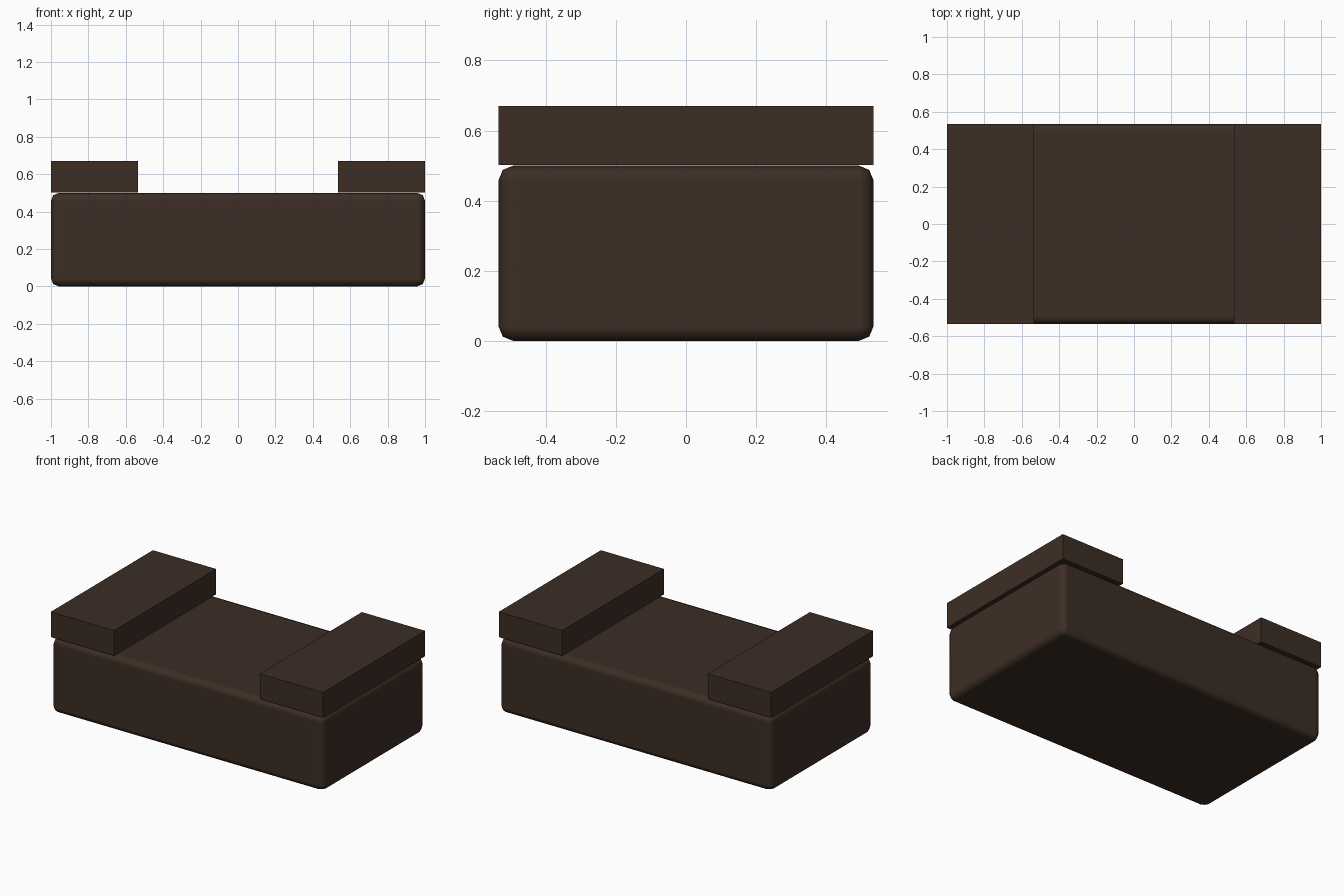
import bpy
from math import radians

cube = bpy.data.objects.get("Cube")
if cube:
    bpy.data.objects.remove(cube, do_unlink=True)

# One dark brown colour for everything
COLOUR = (0.046, 0.027, 0.018, 1)
brown = bpy.data.materials.new("dark brown")
brown.use_nodes = True
brown.diffuse_color = COLOUR
bsdf = brown.node_tree.nodes["Principled BSDF"]
bsdf.inputs["Base Color"].default_value = COLOUR
bsdf.inputs["Roughness"].default_value = 0.8

DEPTH = 1.07


def box(name, width, bottom, top, x=0):
    bpy.ops.mesh.primitive_cube_add(size=1, location=(x, 0, (bottom + top) / 2))
    obj = bpy.context.object
    obj.name = name
    obj.scale = (width, DEPTH, top - bottom)
    bpy.ops.object.transform_apply(location=False, rotation=False, scale=True)
    obj.data.materials.append(brown)
    return obj


# Base block with softly rounded edges
base = box("base_block", 2, 0, 0.5)
bpy.ops.object.shade_smooth()
bevel = base.modifiers.new("rounded edges", 'BEVEL')
bevel.width = 0.042
bevel.segments = 2
bevel.limit_method = 'ANGLE'
bevel.angle_limit = radians(30)
bevel.harden_normals = True

# Sharp-edged slab on each end
for side, sign in (("left", 1), ("right", -1)):
    box(side + "_end_slab", 0.465, 0.502, 0.67, sign * 0.7675)
